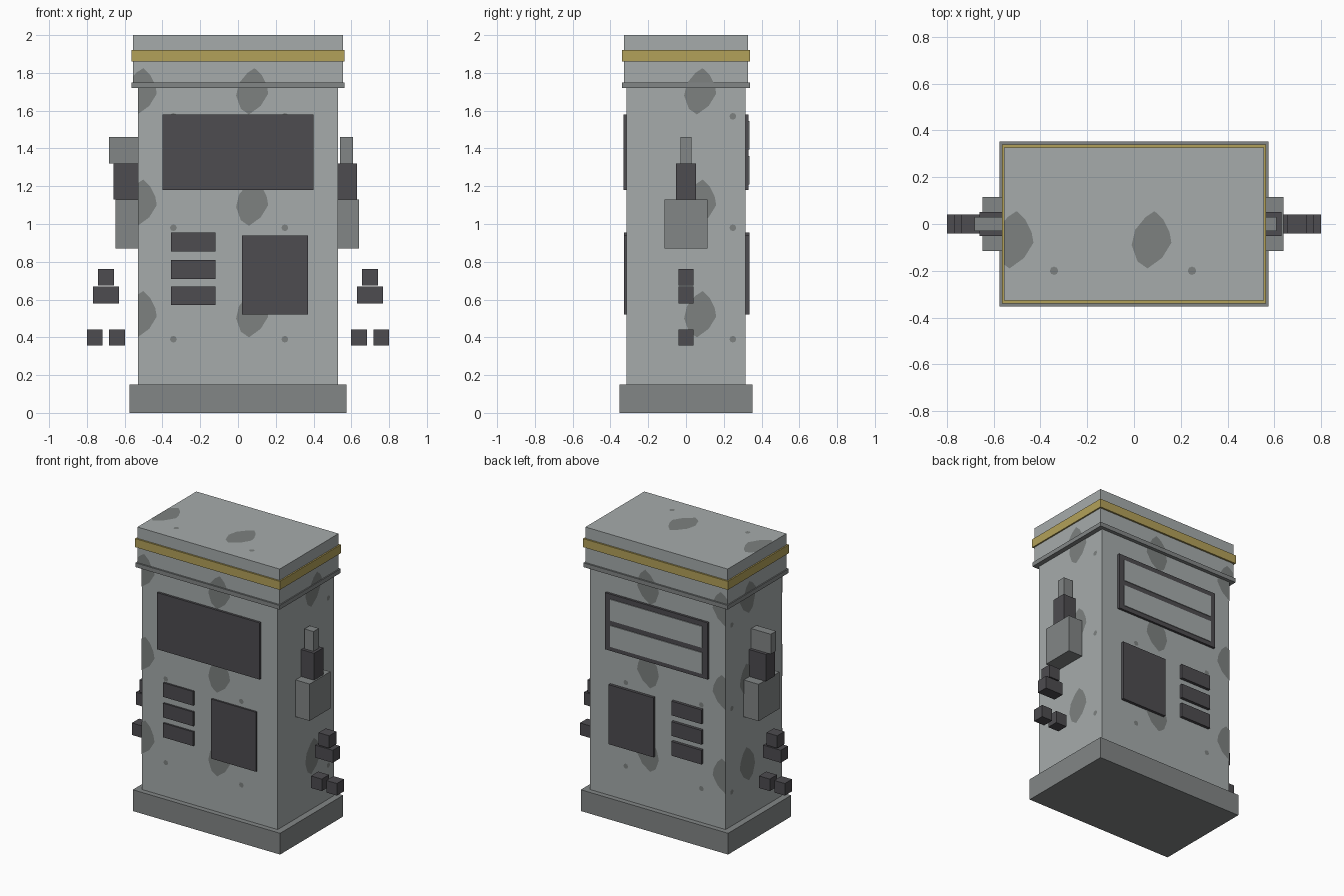
import bpy, math

if "Cube" in bpy.data.objects:
    bpy.data.objects.remove(bpy.data.objects["Cube"])


def material(name, rgb):
    m = bpy.data.materials.new(name)
    m.diffuse_color = (*rgb, 1)
    m.use_nodes = True
    m.node_tree.nodes["Principled BSDF"].inputs["Base Color"].default_value = m.diffuse_color
    return m


BODY = material("pale grey metal", (0.38, 0.41, 0.41))
TRIM = material("mid grey metal", (0.225, 0.24, 0.24))
DARK = material("dark grey", (0.075, 0.072, 0.08))
GOLD = material("dull gold", (0.45, 0.355, 0.10))
STAIN = material("stain grey", (0.205, 0.22, 0.215))


def mesh(name, verts, faces, mat):
    me = bpy.data.meshes.new(name)
    me.from_pydata(verts, [], faces)
    me.materials.append(mat)
    ob = bpy.data.objects.new(name, me)
    bpy.context.collection.objects.link(ob)
    return ob


def box(name, x, y, z, mat):
    """Box from three (low, high) ranges."""
    x, y, z = sorted(x), sorted(y), sorted(z)
    v = [(a, b, c) for c in z for b in y for a in x]
    f = [(0, 2, 3, 1), (4, 5, 7, 6), (0, 1, 5, 4),
         (2, 6, 7, 3), (0, 4, 6, 2), (1, 3, 7, 5)]
    return mesh(name, v, f, mat)


def slab(name, hx, hy, z0, z1, mat):
    return box(name, (-hx, hx), (-hy, hy), (z0, z1), mat)


# Cabinet stack
slab("base_plinth", 0.575, 0.352, 0, 0.15, TRIM)
slab("cabinet_body", 0.53, 0.315, 0.15, 1.72, BODY)
slab("cap_ledge", 0.563, 0.34, 1.72, 1.75, TRIM)
slab("cap", 0.555, 0.328, 1.75, 2.0, BODY)
slab("gold_band", 0.565, 0.34, 1.86, 1.92, GOLD)

# Front and back panels
for side, s, out in (("front", -1, 0.328), ("back", 1, 0.335)):
    y = (s * 0.315, s * out)
    box(side + "_screen", (-0.4, 0.4), (s * 0.315, s * 0.331), (1.18, 1.58), DARK)
    box(side + "_hatch", (0.02, 0.37), y, (0.52, 0.94), DARK)
    for i, z in enumerate((0.57, 0.71, 0.855)):
        box(f"{side}_button_{i}", (-0.355, -0.12), y, (z, z + 0.1), DARK)
for i, z in enumerate((1.21, 1.395)):
    box(f"back_display_{i}", (-0.36, 0.36), (0.331, 0.336), (z, z + 0.15), BODY)

# Side holders: slightly different depth on each side
for side, s, lower, middle, upper_in, upper in (
        ("right", 1, 0.64, 0.63, 0.54, 0.61),
        ("left", -1, 0.648, 0.66, 0.53, 0.683)):
    box(side + "_holder", (s * 0.53, s * lower), (-0.115, 0.115), (0.87, 1.13), TRIM)
    box(side + "_grip", (s * 0.53, s * middle), (-0.052, 0.052), (1.13, 1.32), DARK)
    box(side + "_tip", (s * upper_in, s * upper), (-0.03, 0.03), (1.32, 1.46), TRIM)
    # Hanging hose pieces
    for i, (x0, x1, z0, z1) in enumerate((
            (0.657, 0.74, 0.675, 0.763), (0.63, 0.768, 0.58, 0.668),
            (0.598, 0.682, 0.357, 0.442), (0.717, 0.8, 0.357, 0.442))):
        box(f"{side}_hose_block_{i}", (s * x0, s * x1), (-0.04, 0.04), (z0, z1), DARK)

# Stains: one blotch and one spot repeated on a square pattern, clipped per face
PERIOD = 0.59
BLOTCH = [(.088, .055), (.125, .02), (.152, -.035), (.16, -.08), (.12, -.145),
          (.058, -.19), (.015, -.16), (-.01, -.09), (.005, -.025), (.05, .03)]
SPOT = [(0.248 + 0.018 * math.cos(t * math.pi / 4),
         -0.2 + 0.018 * math.sin(t * math.pi / 4)) for t in range(0, -8, -1)]


def clip(poly, axis, limit, sign):
    """Keep the part of poly where sign * (p[axis] - limit) >= 0."""
    out = []
    for a, b in zip(poly, poly[1:] + poly[:1]):
        da, db = sign * (a[axis] - limit), sign * (b[axis] - limit)
        if da >= 0:
            out.append(a)
        if da * db < 0:
            t = da / (da - db)
            out.append(tuple(p + (q - p) * t for p, q in zip(a, b)))
    return out


def stains(name, hu, v0, v1, place, flip):
    verts, faces = [], []
    for shape in (BLOTCH, SPOT):
        for i in (-1, 0, 1):
            for k in range(4):
                p = [(u + i * PERIOD, v + k * PERIOD) for u, v in shape]
                for axis, limit, sign in ((0, -hu, 1), (0, hu, -1), (1, v0, 1), (1, v1, -1)):
                    p = clip(p, axis, limit, sign)
                if len(p) > 2:
                    n = len(verts)
                    verts += [place(u, v) for u, v in p]
                    f = list(range(n, n + len(p)))
                    faces.append(f if flip else f[::-1])
    if faces:
        mesh(name, verts, faces, STAIN)


E = 0.002
for part, hx, hy, z0, z1 in (("body", 0.53, 0.315, 0.15, 1.72), ("cap", 0.555, 0.328, 1.75, 1.86)):
    stains(part + "_front_stains", hx, z0, z1, lambda u, v: (u, -hy - E, v), False)
    stains(part + "_back_stains", hx, z0, z1, lambda u, v: (u, hy + E, v), True)
    stains(part + "_right_stains", hy, z0, z1, lambda u, v: (hx + E, u, v), False)
    stains(part + "_left_stains", hy, z0, z1, lambda u, v: (-hx - E, u, v), True)
stains("top_stains", 0.555, -0.328, 0.328, lambda u, v: (u, v, 2.0 + E / 4), False)
